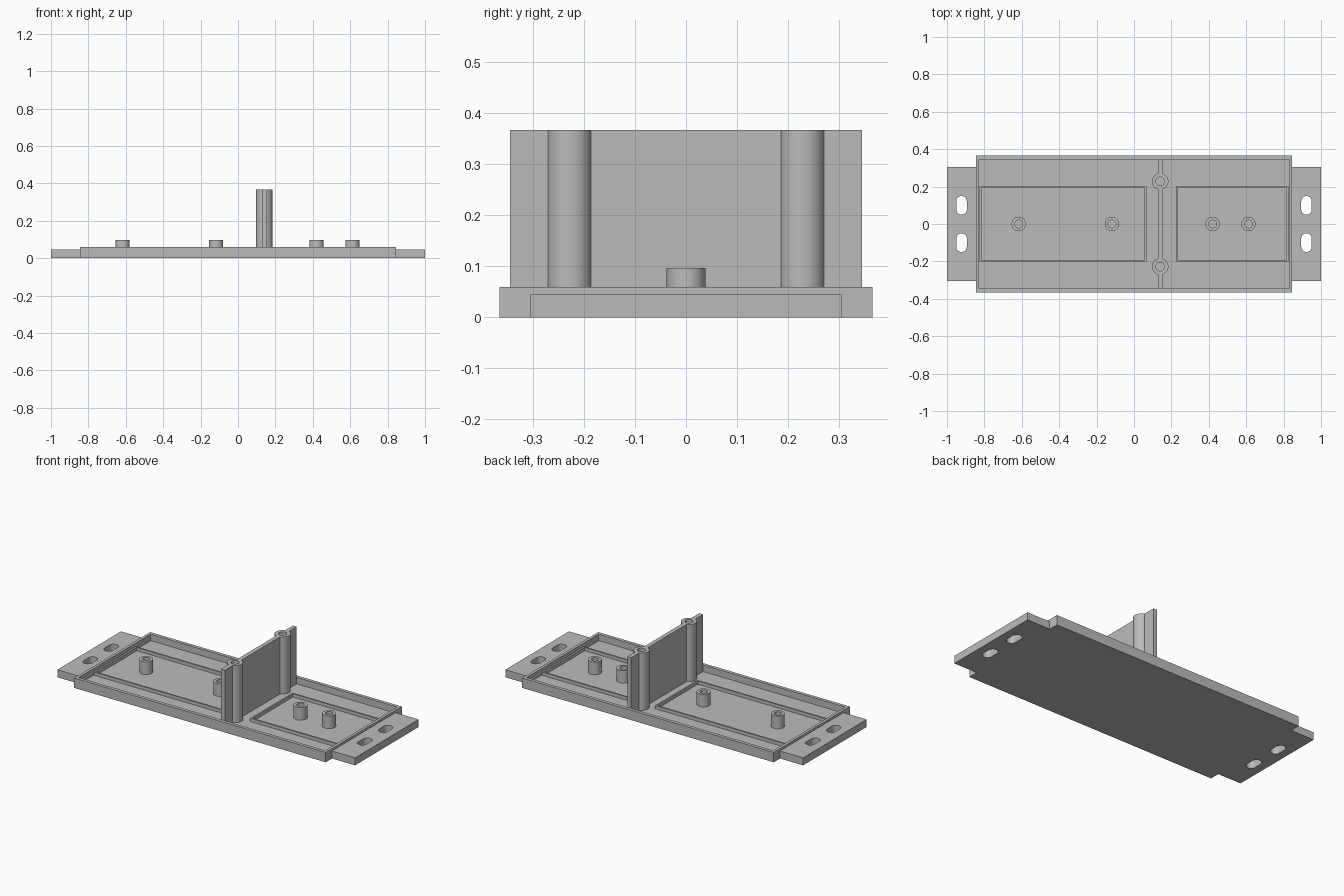
import bpy
import bmesh
from math import cos, sin, pi, radians

old = bpy.data.objects.get("Cube")
if old:
    bpy.data.objects.remove(old, do_unlink=True)

grey = bpy.data.materials.new("plain grey")
grey.use_nodes = True
colour = (0.5, 0.5, 0.5, 1)
grey.diffuse_color = colour
grey.node_tree.nodes["Principled BSDF"].inputs["Base Color"].default_value = colour

FLOOR, RIM, TAB = 0.02, 0.06, 0.046
WALL_X, WALL_TOP, COLUMN_Y = 0.14, 0.367, 0.228


def rect(x0, x1, y0, y1):
    return [(x0, y0), (x1, y0), (x1, y1), (x0, y1)]


def circle(x, y, r, n=40):
    return [(x + r * cos(2 * pi * i / n), y + r * sin(2 * pi * i / n)) for i in range(n)]


def capsule(x, y, r, half, n=16):
    # rounded slot outline, long along y
    pts = []
    for start, cy in ((0, y + half), (pi, y - half)):
        pts += [(x + r * cos(start + pi * i / n), cy + r * sin(start + pi * i / n))
                for i in range(n + 1)]
    return pts


def loft(name, loops, closed=False, smooth=False):
    """Skin a list of (outline, height) loops; cap the ends unless closed."""
    bm = bmesh.new()
    rings = [[bm.verts.new((x, y, z)) for x, y in pts] for pts, z in loops]
    n = len(rings[0])
    pairs = list(zip(rings, rings[1:]))
    if closed:
        pairs.append((rings[-1], rings[0]))
    else:
        bm.faces.new(rings[0])
        bm.faces.new(rings[-1])
    for a, b in pairs:
        for i in range(n):
            j = (i + 1) % n
            bm.faces.new((a[i], a[j], b[j], b[i]))
    bmesh.ops.recalc_face_normals(bm, faces=bm.faces)
    mesh = bpy.data.meshes.new(name)
    bm.to_mesh(mesh)
    bm.free()
    mesh.materials.append(grey)
    obj = bpy.data.objects.new(name, mesh)
    bpy.context.collection.objects.link(obj)
    if smooth:
        shade(obj)
    return obj


def activate(obj):
    bpy.ops.object.select_all(action="DESELECT")
    obj.select_set(True)
    bpy.context.view_layer.objects.active = obj


def shade(obj):
    activate(obj)
    bpy.ops.object.shade_smooth_by_angle(angle=radians(30))


def slab(name, outline, z0, z1):
    return loft(name, [(outline, z0), (outline, z1)])


def ring(name, outer, inner, z0, z1, smooth=False):
    return loft(name, [(outer, z0), (outer, z1), (inner, z1), (inner, z0)], True, smooth)


# Shallow tray with raised rim
outer = rect(-0.845, 0.845, -0.365, 0.365)
inner = rect(-0.828, 0.828, -0.345, 0.345)
loft("base_tray", [(outer, 0), (outer, RIM), (inner, RIM), (inner, FLOOR)])

# Mounting tabs with slotted holes
for side, s in (("left", 1), ("right", -1)):
    x0, x1 = sorted((s * 0.845, s))
    tab = slab(side + "_mounting_tab", rect(x0, x1, -0.305, 0.305), 0, TAB)
    for y in (-0.1, 0.1):
        cutter = slab("slot_cutter", capsule(s * 0.922, y, 0.028, 0.022), -0.1, 0.1)
        cutter.hide_render = True
        mod = tab.modifiers.new("slot", "BOOLEAN")
        mod.operation, mod.solver, mod.object = "DIFFERENCE", "EXACT", cutter
        activate(tab)
        bpy.ops.object.modifier_apply(modifier=mod.name)
        bpy.data.objects.remove(cutter, do_unlink=True)
    shade(tab)

# Low ridges framing the two board bays
for name, x0, x1 in (("right_bay_ridge", -0.826, 0.066), ("left_bay_ridge", 0.224, 0.826)):
    t = 0.01
    ring(name, rect(x0, x1, -0.203, 0.203),
         rect(x0 + t, x1 - t, t - 0.203, 0.203 - t), FLOOR, 0.04)

# Hollow standoffs
for i, x in enumerate((-0.617, -0.118, 0.42, 0.612)):
    ring(f"standoff_{i + 1}", circle(x, 0, 0.038), circle(x, 0, 0.021),
         FLOOR, 0.097, True)

# Upright divider, split around the bores of its columns
for name, y0, y1 in (("front", -0.345, -COLUMN_Y - 0.033),
                     ("middle", -COLUMN_Y + 0.033, COLUMN_Y - 0.033),
                     ("back", COLUMN_Y + 0.033, 0.345)):
    slab("divider_" + name, rect(WALL_X - 0.013, WALL_X + 0.013, y0, y1), FLOOR, WALL_TOP)

# Hollow screw columns in the divider
for name, y in (("front", -COLUMN_Y), ("back", COLUMN_Y)):
    ring(name + "_screw_column", circle(WALL_X, y, 0.044), circle(WALL_X, y, 0.023),
         FLOOR, WALL_TOP, True)
